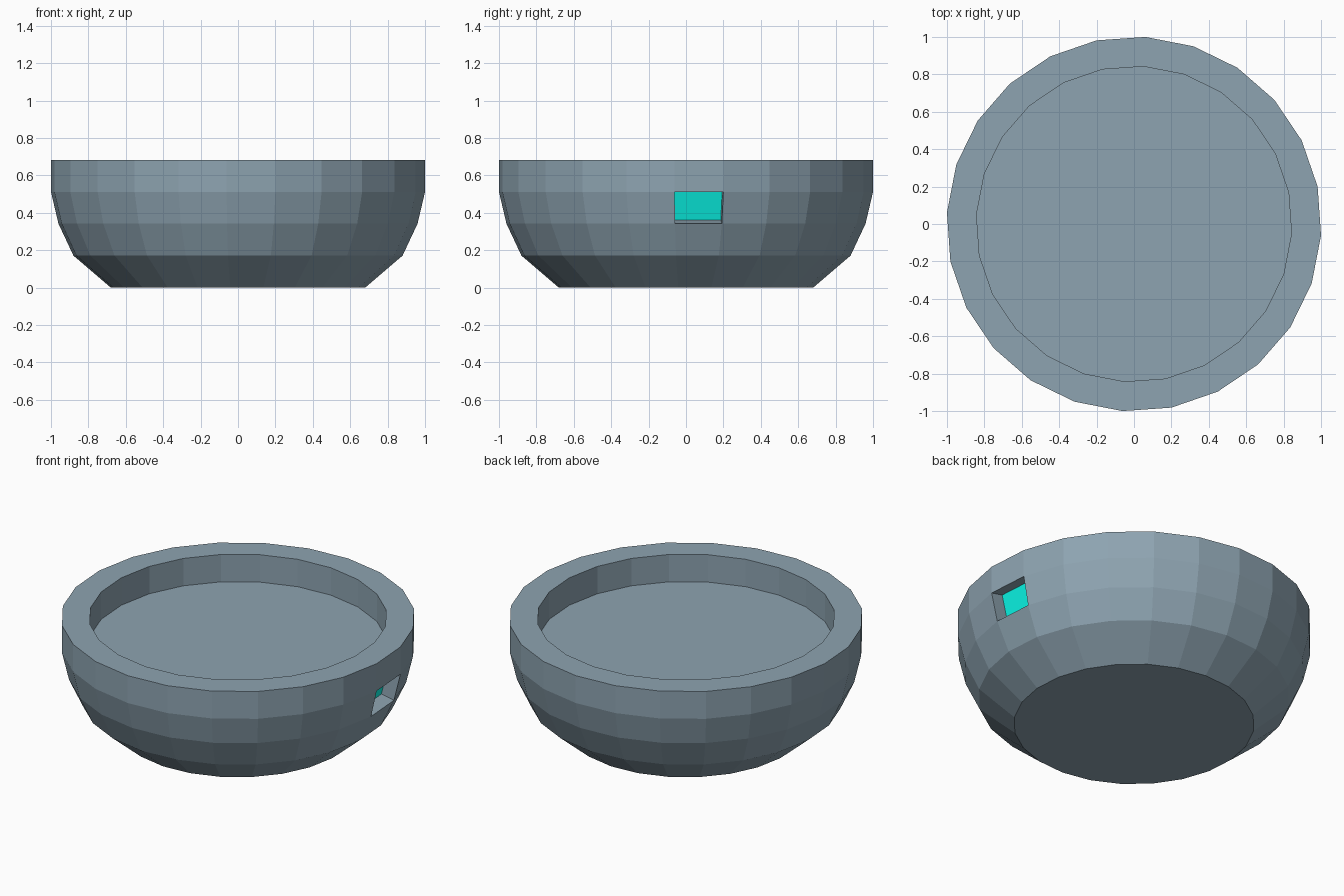
import bpy, bmesh, math
from mathutils import Vector

if "Cube" in bpy.data.objects:
    bpy.data.objects.remove(bpy.data.objects["Cube"])

SIDES = 24
START = math.radians(-3.5)          # first corner of the polygon
STEP = math.tau / SIDES
SCALE = 1 / math.cos(START)         # makes the full width exactly 2

# Profile (radius, height): outer wall upward, across the rim, down to the floor
PROFILE = [(0.68, 0), (0.88, 0.171), (0.96, 0.342), (1.0, 0.512),
           (1.0, 0.683), (0.842, 0.683), (0.842, 0.512)]
WINDOW_BAND, WINDOW_SIDE, WINDOW_DEPTH = 2, 0, 0.085


def add_object(name, bm, color):
    mesh = bpy.data.meshes.new(name)
    bm.to_mesh(mesh)
    bm.free()
    obj = bpy.data.objects.new(name, mesh)
    bpy.context.collection.objects.link(obj)
    mat = bpy.data.materials.new(name + "_color")
    mat.diffuse_color = (*color, 1)
    mat.use_nodes = True
    mat.node_tree.nodes["Principled BSDF"].inputs["Base Color"].default_value = mat.diffuse_color
    mesh.materials.append(mat)
    return obj


# Bowl body: rings of vertices joined by flat quads
bm = bmesh.new()
rings = []
for r, z in PROFILE:
    rings.append([bm.verts.new((r * SCALE * math.cos(START + i * STEP),
                                r * SCALE * math.sin(START + i * STEP), z))
                  for i in range(SIDES)])
window = None
for band, (lo, hi) in enumerate(zip(rings, rings[1:])):
    for i in range(SIDES):
        j = (i + 1) % SIDES
        face = bm.faces.new((lo[i], lo[j], hi[j], hi[i]))
        if (band, i) == (WINDOW_BAND, WINDOW_SIDE):
            window = face
bm.faces.new(rings[0][::-1])        # underside
bm.faces.new(rings[-1])             # recessed floor
bm.normal_update()

# Window recess: push one facet straight in along its normal
outer = list(window.verts)
shift = window.normal * -WINDOW_DEPTH
bm.faces.remove(window)
inner = [bm.verts.new(v.co + shift) for v in outer]
for k in range(4):
    n = (k + 1) % 4
    bm.faces.new((outer[k], outer[n], inner[n], inner[k]))
panel_corners = [Vector(v.co) for v in inner]
add_object("bowl_body", bm, (0.27, 0.37, 0.44))

# Coloured panel at the back of the recess
bm = bmesh.new()
bm.faces.new([bm.verts.new(c) for c in panel_corners])
add_object("window_panel", bm, (0.003, 0.93, 0.8))
